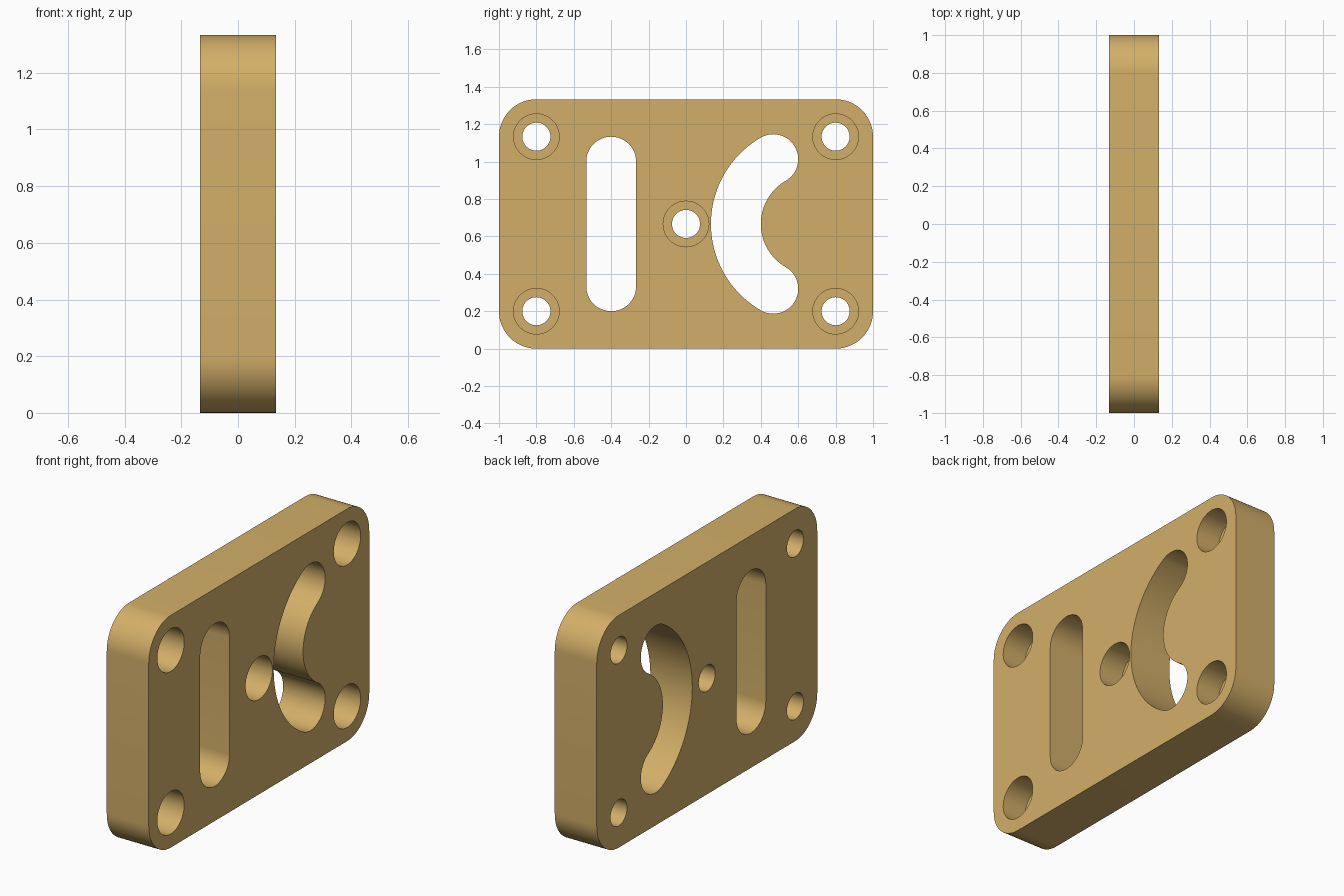
import bpy, bmesh
from math import sin, cos, radians

if "Cube" in bpy.data.objects:
    bpy.data.objects.remove(bpy.data.objects["Cube"])

HALF_T, ZC = 0.1333, 0.6667
BORE_DEPTH = 0.15


def arc(cy, cz, r, a0, a1, n):
    """Points on an arc in the y-z plane, angles in degrees."""
    steps = [radians(a0 + (a1 - a0) * i / n) for i in range(n + 1)]
    return [(cy + r * cos(a), cz + r * sin(a)) for a in steps]


def circle(cy, cz, r, n=48):
    return arc(cy, cz, r, 0, 360, n)[:-1]


def prisms(name, outlines, x0, x1):
    """One object holding each outline extruded from x0 to x1."""
    bm = bmesh.new()
    for pts in outlines:
        a = [bm.verts.new((x0, y, z)) for y, z in pts]
        b = [bm.verts.new((x1, y, z)) for y, z in pts]
        bm.faces.new(a[::-1])
        bm.faces.new(b)
        for i in range(len(pts)):
            j = (i + 1) % len(pts)
            bm.faces.new((a[i], a[j], b[j], b[i]))
    bmesh.ops.recalc_face_normals(bm, faces=bm.faces)
    mesh = bpy.data.meshes.new(name)
    bm.to_mesh(mesh)
    bm.free()
    obj = bpy.data.objects.new(name, mesh)
    bpy.context.collection.objects.link(obj)
    return obj


# Rounded rectangular plate
R = 0.2
corners = [(0.8, 1.1333, 0), (-0.8, 1.1333, 90), (-0.8, 0.2, 180), (0.8, 0.2, 270)]
plate_outline = [p for y, z, a in corners for p in arc(y, z, R, a, a + 90, 16)]
plate = prisms("mounting_plate", [plate_outline], -HALF_T, HALF_T)

# Straight slot and curved slot outlines
W = 0.1333
straight_slot = arc(-0.4, 1.0, W, 0, 180, 24) + arc(-0.4, 0.3333, W, 180, 360, 24)
AY, AR = 0.6667, 0.4
ey, ez = AY - AR * cos(radians(60)), AR * sin(radians(60))
curved_slot = (arc(AY, ZC, AR + W, 120, 240, 48)
               + arc(ey, ZC - ez, W, 240, 420, 24)[1:]
               + arc(AY, ZC, AR - W, 240, 120, 32)[1:]
               + arc(ey, ZC + ez, W, -60, 120, 24)[1:-1])

# Screw holes, counterbored from the +x face
holes = [(y, z) for y, z, _ in corners] + [(0, ZC)]
through = prisms("through_cutter",
                 [circle(y, z, 0.075) for y, z in holes] + [straight_slot, curved_slot],
                 -HALF_T - 0.1, HALF_T + 0.1)
bores = prisms("counterbore_cutter", [circle(y, z, 0.122) for y, z in holes],
               HALF_T - BORE_DEPTH, HALF_T + 0.1)

# Cut, apply and tidy up
for cutter in (through, bores):
    cutter.hide_render = True
    mod = plate.modifiers.new(cutter.name, 'BOOLEAN')
    mod.operation, mod.solver, mod.object = 'DIFFERENCE', 'EXACT', cutter
bpy.ops.object.select_all(action='DESELECT')
bpy.context.view_layer.objects.active = plate
plate.select_set(True)
for name in [m.name for m in plate.modifiers]:
    bpy.ops.object.modifier_apply(modifier=name)
for cutter in (through, bores):
    bpy.data.objects.remove(cutter)
bpy.ops.object.shade_smooth_by_angle(angle=radians(30))

mat = bpy.data.materials.new("tan")
mat.diffuse_color = (0.65, 0.43, 0.14, 1)
mat.use_nodes = True
mat.node_tree.nodes["Principled BSDF"].inputs["Base Color"].default_value = mat.diffuse_color
plate.data.materials.clear()
plate.data.materials.append(mat)
